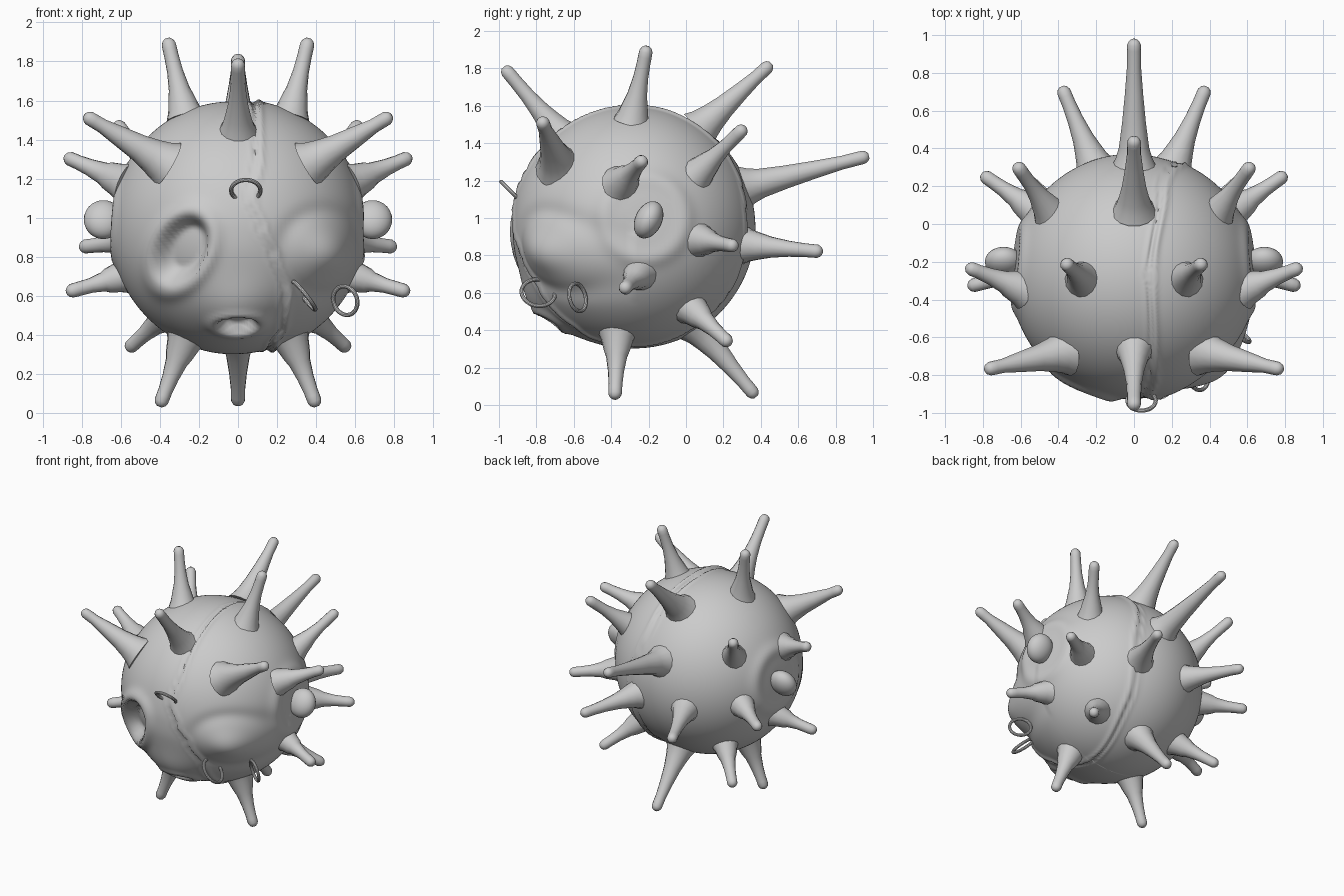
import bpy, bmesh, math
from mathutils import Vector, Matrix

if "Cube" in bpy.data.objects:
    bpy.data.objects.remove(bpy.data.objects["Cube"])

C, R = Vector((0, -0.28, 0.95)), 0.655

def finish(bm, name, angle=60):
    bmesh.ops.recalc_face_normals(bm, faces=bm.faces)
    me = bpy.data.meshes.new(name)
    bm.to_mesh(me)
    bm.free()
    ob = bpy.data.objects.new(name, me)
    bpy.context.collection.objects.link(ob)
    bpy.ops.object.select_all(action='DESELECT')
    ob.select_set(True)
    bpy.context.view_layer.objects.active = ob
    bpy.ops.object.shade_smooth_by_angle(angle=math.radians(angle))
    return ob

def smooth(a, b, x):
    t = min(1, max(0, (x - a) / (b - a)))
    return t * t * (3 - 2 * t)

# seam offset in x, by angle around the x axis (0 = front, 90 = top, 180 = back)
SEAM = [(-90, .16), (-70, .18), (-57, .23), (-32, .25), (-13, .19), (0, .12), (13, .06),
        (33, .10), (60, .10), (90, .09), (135, .15), (180, .25), (220, .22), (270, .16)]

def seam_x(p):
    a = math.degrees(math.atan2(p.z, -p.y))
    if a < -90:
        a += 360
    for (a0, x0), (a1, x1) in zip(SEAM, SEAM[1:]):
        if a <= a1:
            return x0 + (x1 - x0) * smooth(a0, a1, a)
    return SEAM[-1][1]

def face_dist(p, cx, cz, ax, az, tilt):
    """Elliptical distance in the front plane, 1 on the outline."""
    dx, dz = p.x - cx, p.z + C.z - cz
    c, s = math.cos(tilt), math.sin(tilt)
    return math.hypot((dx * c - dz * s) / ax, (dx * s + dz * c) / az)

def gauss(d, w):
    return math.exp(-(d / w) ** 2)

# body: sphere sculpted with seam, sunken socket, bulging eye, mouth and ear dents
bm = bmesh.new()
bmesh.ops.create_uvsphere(bm, u_segments=180, v_segments=110, radius=1)
for v in bm.verts:
    p = v.co.normalized() * R
    d = p.x - seam_x(p)
    h = -0.012 * (1 - smooth(-.06, 0, d)) * gauss(min(0, d), .25)
    h += 0.012 * gauss(d - .012, .018) - 0.02 * gauss(d + .008, .012)
    if p.y < 0:
        e = face_dist(p, -.29, .835, .135, .20, -.48 * -1)
        h += 0.022 * gauss(e - 1.12, .25) - 0.085 * (1 - smooth(.6, 1.0, e))
        b = face_dist(p, .44, .82, .12, .12, 0)
        h += 0.06 * gauss(b, 1.0) - 0.012 * gauss(b - 1.8, .4)
        m = face_dist(p, 0, .53, .17, .12, 0)
        h += 0.045 * gauss(m, 1.1)
        o = face_dist(p, 0, .465, .11, .05, 0)
        h += 0.012 * gauss(o - 1.2, .3) - 0.06 * (1 - smooth(.55, 1.0, o))
    ear = (Vector((abs(p.x), p.y, p.z)) - Vector((.64, .06, .05))).length
    h += 0.015 * gauss(ear - .22, .05) - 0.02 * gauss(ear, .14)
    v.co = C + p.normalized() * (R + h)
finish(bm, "body", 80)

def spike(name, base, tip, w=1.0):
    """Revolved, flared spike ending in a rounded tip."""
    base, tip = Vector(base), Vector(tip)
    base = C + (base - C).normalized() * (R - .03)
    axis = tip - base
    L = axis.length
    prof = [(0, .118 * w), (.045, .096 * w), (.10, .08 * w), (.3 * L + .03, .063 * w),
            (.55 * L + .02, .048 * w), (.8 * L, .037), (L - .05, .037), (L - .02, .036),
            (L - .003, .028), (L + .008, .014)]
    rot = axis.to_track_quat('Z', 'Y')
    n = 14
    bm = bmesh.new()
    rings = [[bm.verts.new(base + rot @ Vector((r * math.cos(k * math.tau / n),
              r * math.sin(k * math.tau / n), z))) for k in range(n)] for z, r in prof]
    for a, b in zip(rings, rings[1:]):
        for k in range(n):
            bm.faces.new((a[k], a[(k + 1) % n], b[(k + 1) % n], b[k]))
    bm.faces.new(rings[-1])
    bm.faces.new(rings[0][::-1])
    finish(bm, name)

# spikes as (base, tip, width); those off the centre line are mirrored
SPIKES = [
    ((0, -.70, 1.48), (0, -.97, 1.80), .85),
    ((0, .08, 1.49), (0, .45, 1.82), 1.0),
    ((0, .33, 1.17), (0, .97, 1.33), 1.0),
    ((0, .07, .40), (0, .37, .05), .95),
    ((.38, -.70, 1.29), (.78, -.77, 1.52), 1.1),
    ((.28, -.29, 1.54), (.36, -.21, 1.91), .85),
    ((.47, .08, 1.25), (.62, .31, 1.48), .8),
    ((.58, -.35, 1.18), (.88, -.23, 1.31), .9),
    ((.54, .08, .88), (.80, .26, .85), .85),
    ((.22, .34, .85), (.38, .72, .82), .9),
    ((.58, -.25, .70), (.87, -.33, .62), .8),
    ((.38, .05, .48), (.56, .23, .33), .85),
    ((.28, -.37, .36), (.40, -.38, .04), .9),
]
for i, (b, t, w) in enumerate(SPIKES):
    for side, s in (("right", 1), ("left", -1)):
        if b[0] == 0 and s < 0:
            continue
        tag = "middle" if b[0] == 0 else side
        spike(f"spike_{tag}_{i + 1}", (b[0] * s, *b[1:]), (t[0] * s, *t[1:]), w)

# ears: rounded knobs
for side, s in (("right", 1), ("left", -1)):
    bm = bmesh.new()
    bmesh.ops.create_uvsphere(bm, u_segments=24, v_segments=14, radius=1)
    m = Matrix.Translation((.69 * s, -.20, .99)) @ Matrix.Rotation(-.45, 4, 'X') @ Matrix.Diagonal((.10, .072, .105, 1))
    bmesh.ops.transform(bm, matrix=m, verts=bm.verts)
    finish(bm, f"ear_{side}")

def ring(name, loc, normal, r):
    bpy.ops.mesh.primitive_torus_add(major_segments=36, minor_segments=10, major_radius=r,
        minor_radius=.011, location=loc, rotation=Vector(normal).to_track_quat('Z', 'Y').to_euler())
    bpy.context.object.name = name
    bpy.ops.object.shade_smooth_by_angle()

# piercing rings: one on the brow, two under the bulging eye
ring("brow_ring", (.04, -.935, 1.14), (0, .7, .7), .075)
d2 = Vector((.12, .11, -.17)).cross(Vector((.34, -.51, -.34)))
ring("cheek_ring_front", (.34, -.79, .60), d2, .09)
ring("cheek_ring_side", (.55, -.58, .575), (.5, .7, .17), .075)
